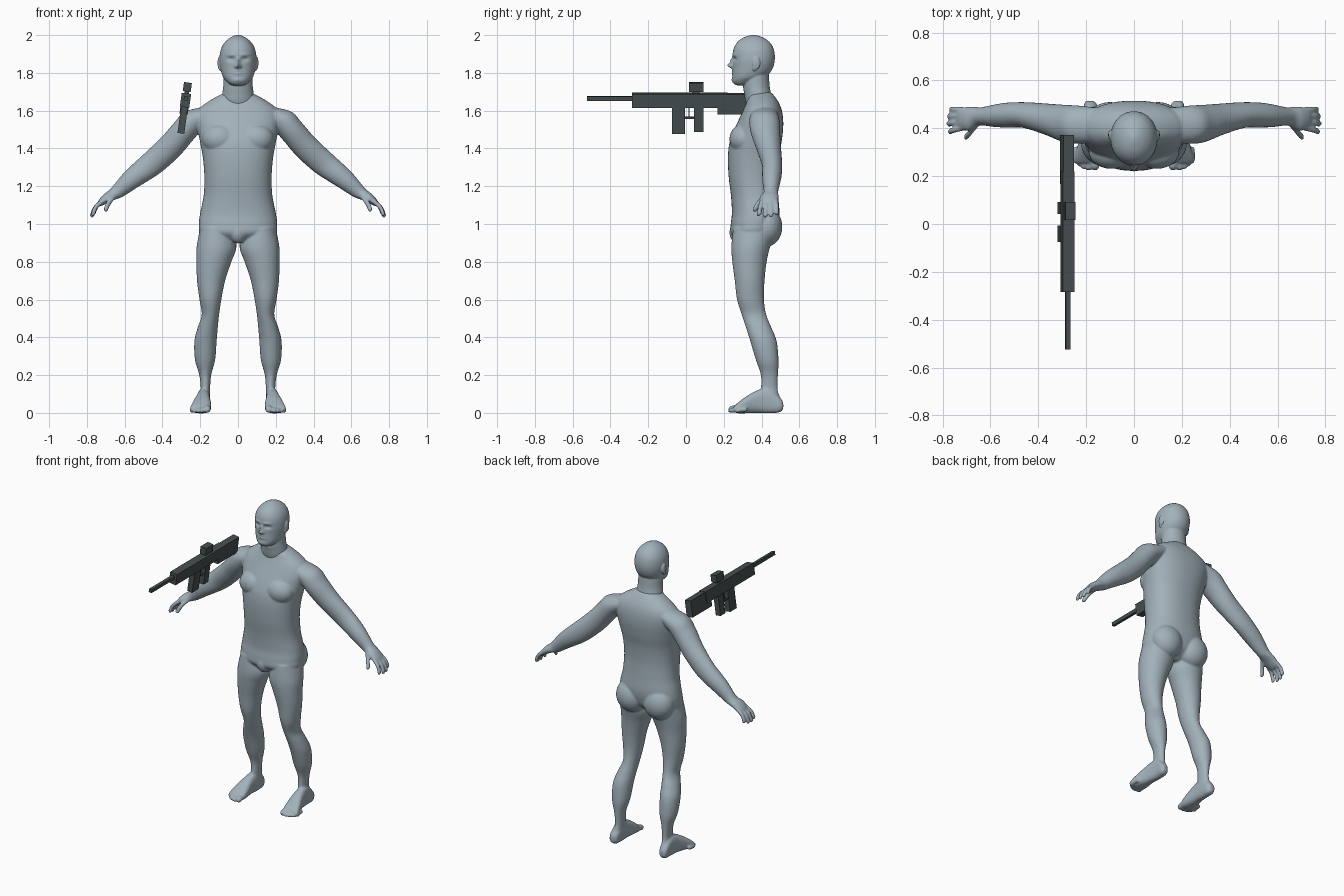
import bpy, bmesh, math
from mathutils import Vector, Matrix

X, Y, Z = Vector((1, 0, 0)), Vector((0, 1, 0)), Vector((0, 0, 1))


def material(name, rgb):
    m = bpy.data.materials.new(name)
    m.diffuse_color = (*rgb, 1)
    return m


SKIN = material("blue grey", (0.36, 0.44, 0.49))
METAL = material("dark gunmetal", (0.062, 0.078, 0.08))


def loft(bm, secs, U, V, n=32, p=2.0, steps=5, side=1):
    """Smooth closed skin through sections (x, y, z, half size on U, half size on V)."""
    S = [Vector(s) for s in secs]
    path = []
    for i in range(len(S) - 1):
        a, b, c, d = S[max(i - 1, 0)], S[i], S[i + 1], S[min(i + 2, len(S) - 1)]
        for k in range(steps):
            t = k / steps
            path.append(0.5 * (2 * b + (c - a) * t + (2 * a - 5 * b + 4 * c - d) * t * t
                               + (3 * b - a - 3 * c + d) * t ** 3))
    path.append(S[-1])
    rings = []
    flip = Vector((side, 1, 1))
    for s in path:
        ring = []
        for j in range(n):
            ang = 2 * math.pi * j / n
            cu, cv = math.cos(ang), math.sin(ang)
            q = Vector(s[:3]) + U * (s[3] * math.copysign(abs(cu) ** (2 / p), cu)) \
                + V * (s[4] * math.copysign(abs(cv) ** (2 / p), cv))
            ring.append(bm.verts.new(q * flip))
        rings.append(ring)
    for r, q in zip(rings, rings[1:]):
        for j in range(n):
            k = (j + 1) % n
            bm.faces.new((r[j], r[k], q[k], q[j]))
    bm.faces.new(rings[0])
    bm.faces.new(rings[-1])


def ball(bm, c, r, side=1):
    m = Matrix.Translation(Vector((c[0] * side, c[1], c[2]))) @ Matrix.Diagonal((*r, 1))
    bmesh.ops.create_uvsphere(bm, u_segments=24, v_segments=16, radius=1, matrix=m)


def digit(bm, pts, r, U, V, side):
    """Round-ended finger or toe through points."""
    P = [Vector(p) for p in pts]
    secs = [(*p, r, r) for p in P]
    tip = P[-1]
    d = (P[-1] - P[-2]).normalized()
    secs += [(*(tip + d * r * 0.6), r * 0.8, r * 0.8), (*(tip + d * r), r * 0.3, r * 0.3)]
    loft(bm, secs, U, V, 12, steps=4, side=side)


def box_secs(rows):
    """(z, x0, x1, y0, y1) to horizontal loft sections."""
    return [((a + b) / 2, (c + d) / 2, z, (b - a) / 2, (d - c) / 2) for z, a, b, c, d in rows]


def finish(name, bm, mat, voxel=0, smooth=0):
    bmesh.ops.recalc_face_normals(bm, faces=bm.faces[:])
    me = bpy.data.meshes.new(name)
    bm.to_mesh(me)
    bm.free()
    me.materials.append(mat)
    ob = bpy.data.objects.new(name, me)
    bpy.context.collection.objects.link(ob)
    if voxel:
        r = ob.modifiers.new("fuse", 'REMESH')
        r.mode, r.voxel_size, r.use_smooth_shade = 'VOXEL', voxel, True
        s = ob.modifiers.new("soften", 'SMOOTH')
        s.factor, s.iterations = 0.5, smooth
    return ob


# ---- body: torso, arms, hands, legs and feet fused together
bm = bmesh.new()
torso = [(0.905, .08, .28, .40), (0.95, .195, .238, .465), (1.0, .207, .237, .487),
         (1.06, .20, .243, .495), (1.15, .182, .238, .488), (1.25, .178, .226, .483),
         (1.35, .186, .222, .49), (1.43, .20, .23, .505), (1.5, .213, .255, .514),
         (1.56, .222, .283, .514), (1.61, .205, .306, .505), (1.65, .155, .322, .487),
         (1.685, .092, .33, .462), (1.70, .06, .34, .445)]
loft(bm, box_secs([(z, -w, w, f, b) for z, w, f, b in torso]), X, Y, 48, 2.25)
ball(bm, (0, .275, .955), (.045, .045, .058))

ARM_U = Vector((.72, 0, .69))
arm = [(.15, .415, 1.585, .05, .07), (.235, .415, 1.547, .068, .08), (.29, .42, 1.488, .068, .078),
       (.36, .437, 1.407, .069, .066), (.455, .455, 1.32, .067, .054), (.53, .455, 1.262, .059, .052),
       (.58, .452, 1.222, .051, .047), (.635, .45, 1.173, .039, .038), (.66, .447, 1.156, .032, .042),
       (.69, .44, 1.14, .027, .05), (.72, .44, 1.117, .02, .046), (.735, .44, 1.103, .012, .04)]
leg = [(.98, .03, .20, .25, .47), (.88, .008, .219, .24, .445), (.8, .035, .22, .245, .427),
       (.7, .068, .217, .258, .416), (.6, .088, .204, .27, .413), (.52, .10, .192, .295, .425),
       (.45, .107, .214, .318, .453), (.38, .113, .231, .34, .48), (.28, .121, .228, .37, .49),
       (.2, .142, .205, .396, .487), (.12, .148, .197, .395, .486), (.06, .15, .207, .38, .505),
       (.015, .155, .207, .39, .5)]
foot = [(.515, .17, .2, .02, .055), (.495, .153, .21, .003, .085), (.44, .148, .212, -.002, .13),
        (.38, .148, .22, .0, .12), (.32, .143, .238, -.002, .088), (.275, .143, .252, -.002, .054),
        (.255, .15, .25, .004, .036)]
for s in (-1, 1):
    loft(bm, arm, ARM_U, Y, side=s)
    # fingers and thumb
    for yb, yt, reach in ((.402, .385, .93), (.428, .42, 1.03), (.453, .45, 1.0), (.477, .48, .85)):
        knuckle = Vector((.712, yb, 1.125))
        bend = knuckle + Vector((.042, (yt - yb) * .6, -.036)) * reach
        tip = knuckle + Vector((.06, yt - yb, -.077)) * reach
        digit(bm, (knuckle, bend, tip), .0122, ARM_U, Y, s)
    digit(bm, ((.65, .425, 1.155), (.683, .385, 1.113), (.70, .366, 1.078)), .0135, ARM_U, Y, s)
    # legs, buttocks, chest
    loft(bm, box_secs(leg), X, Y, side=s)
    ball(bm, (.1, .425, .985), (.1, .085, .105), s)
    ball(bm, (.095, .305, 1.45), (.095, .075, .08), s)
    # feet and toes
    loft(bm, [((a + b) / 2, y, (c + d) / 2, (b - a) / 2, (d - c) / 2) for y, a, b, c, d in foot],
         X, Z, 32, 2.6, side=s)
    for x, y, r in ((.163, .242, .019), (.19, .236, .0135), (.211, .242, .013),
                    (.229, .254, .0125), (.244, .272, .012)):
        digit(bm, ((x - .003, y + .05, r + .006), (x, y + .02, r + .004), (x, y, r)), r, X, Z, s)
finish("body", bm, SKIN, .0058, 5)

# ---- head: skull lofted upward, face pushed out and in by soft bumps
bm = bmesh.new()
skull = [(1.733, .02, .275, .33), (1.74, .042, .256, .35), (1.757, .062, .246, .385),
         (1.78, .08, .246, .425), (1.82, .092, .248, .457), (1.87, .098, .247, .47),
         (1.92, .092, .25, .466), (1.957, .074, .267, .448), (1.982, .048, .295, .418),
         (1.996, .022, .328, .385), (2.001, .006, .35, .365)]
loft(bm, box_secs([(z, -w, w, f, b) for z, w, f, b in skull]), X, Y, 112, 2.1, 9)
# bump rows: x, z, spread x, spread z, push forward
bumps = [(0, 1.838, .012, .013, .028), (0, 1.862, .009, .018, .014), (0, 1.803, .024, .013, .007),
         (0, 1.804, .022, .0035, -.006), (0, 1.762, .02, .012, .004)]
for s in (-1, 1):
    bumps += [(.036 * s, 1.872, .017, .010, -.015), (.035 * s, 1.896, .026, .008, .005),
              (.036 * s, 1.871, .010, .006, .006), (.014 * s, 1.833, .006, .007, .008)]
for v in bm.verts:
    if v.co.y < .33:
        v.co.y -= sum(h * math.exp(-((v.co.x - x) / sx) ** 2 - ((v.co.z - z) / sz) ** 2)
                      for x, z, sx, sz, h in bumps)
# neck and ears
neck = [(1.60, -.07, .07, .33, .45), (1.65, -.085, .085, .315, .455), (1.69, -.083, .083, .308, .45),
        (1.73, -.078, .078, .302, .443), (1.79, -.076, .076, .30, .438), (1.84, -.07, .07, .31, .43)]
loft(bm, box_secs(neck), X, Y, 48)
for s in (-1, 1):
    ball(bm, (.099, .372, 1.852), (.009, .021, .035), s)
    ball(bm, (.095, .362, 1.828), (.008, .012, .018), s)
finish("head", bm, SKIN, .0036, 2)


# ---- rifle: boxes built upright, then leaned sideways as one
PIVOT = Vector((-.278, 0, 1.655))
LEAN = Matrix.Translation(PIVOT) @ Matrix.Rotation(math.radians(8), 4, 'Y')


def rifle_box(name, y0, y1, z0, z1, w):
    b = bmesh.new()
    c = Vector((0, (y0 + y1) / 2, (z0 + z1) / 2 - PIVOT.z))
    m = LEAN @ Matrix.Translation(c) @ Matrix.Diagonal((w, y1 - y0, z1 - z0, 1))
    bmesh.ops.create_cube(b, size=1, matrix=m)
    finish(name, b, METAL)


rifle_box("rifle_barrel", -.525, -.27, 1.653, 1.676, .02)
rifle_box("rifle_receiver", -.285, .22, 1.618, 1.692, .05)
rifle_box("rifle_stock", .168, .372, 1.582, 1.69, .044)
rifle_box("rifle_magazine", -.075, -.006, 1.478, 1.625, .036)
rifle_box("rifle_grip", .042, .092, 1.488, 1.625, .036)
rifle_box("rifle_trigger_guard", -.01, .045, 1.556, 1.566, .018)
rifle_box("rifle_trigger", .012, .019, 1.562, 1.62, .008)
rifle_box("rifle_scope_mount", .033, .072, 1.685, 1.715, .024)
rifle_box("rifle_scope", .016, .092, 1.702, 1.75, .042)
